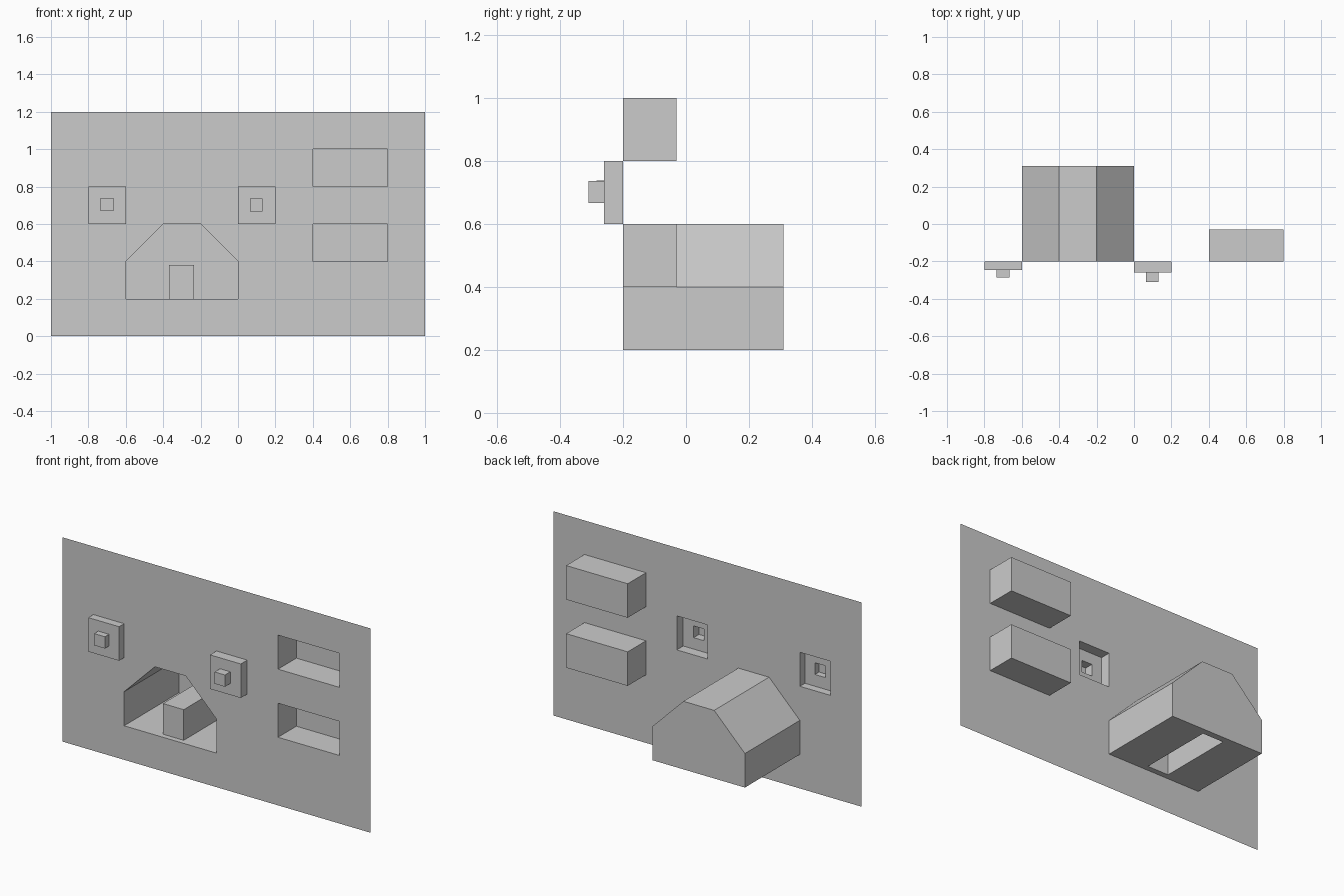
import bpy

if "Cube" in bpy.data.objects:
    bpy.data.objects.remove(bpy.data.objects["Cube"])

WALL_Y = -0.20


def make(name, verts, faces):
    mesh = bpy.data.meshes.new(name)
    mesh.from_pydata(verts, [], faces)
    mesh.update()
    obj = bpy.data.objects.new(name, mesh)
    bpy.context.collection.objects.link(obj)
    return obj


def loft(name, rings, skip_edge=None):
    """Bridge matching rings in order and cap the last one; the start stays open."""
    n = len(rings[0])
    verts = [p for ring in rings for p in ring]
    faces = [(k * n + i, k * n + (i + 1) % n, (k + 1) * n + (i + 1) % n, (k + 1) * n + i)
             for k in range(len(rings) - 1) for i in range(n) if i != skip_edge]
    faces.append(tuple(range((len(rings) - 1) * n, len(rings) * n)))
    return make(name, verts, faces)


def upright(x0, x1, z0, z1, y):
    return [(x0, y, z0), (x1, y, z0), (x1, y, z1), (x0, y, z1)]


def level(x0, x1, y0, y1, z):
    return [(x0, y0, z), (x1, y0, z), (x1, y1, z), (x0, y1, z)]


# Wall sheet on a 0.2 grid, with cells left out for the openings
openings = {(1, 3), (5, 3)}
openings |= {(i, j) for i in (7, 8) for j in (2, 4)}
openings |= {(i, j) for i in (2, 3, 4) for j in (1, 2)}
index = lambda i, j: j * 11 + i
verts = [(-1 + 0.2 * i, WALL_Y, 0.2 * j) for j in range(7) for i in range(11)]
faces = [(index(i, j), index(i + 1, j), index(i + 1, j + 1), index(i, j + 1))
         for j in range(6) for i in range(10) if (i, j) not in openings]
faces += [(index(2, 2), index(3, 3), index(2, 3)),      # corners above the gable slopes
          (index(5, 2), index(5, 3), index(4, 3))]
make("wall", verts, faces)

# Rectangular shelf recesses
for name, z in (("lower_shelf", 0.4), ("upper_shelf", 0.8)):
    loft(name, [upright(0.4, 0.8, z, z + 0.2, y) for y in (WALL_Y, -0.03)])

# Raised plates with a small knob, hollow from behind
for name, x, y_plate, y_knob, k0, k1, kz in (
        ("left_switch", -0.8, -0.247, -0.285, -0.735, -0.665, 0.669),
        ("right_switch", 0.0, -0.26, -0.31, 0.065, 0.132, 0.667)):
    plate = (x, x + 0.2, 0.6, 0.8)
    knob = (k0, k1, kz, kz + 0.069)
    loft(name, [upright(*plate, WALL_Y), upright(*plate, y_plate),
                upright(*knob, y_plate), upright(*knob, y_knob)])

# Fireplace recess with sloped upper corners (floor edge left open)
profile = [(-0.6, 0.2), (0, 0.2), (0, 0.4), (-0.2, 0.6), (-0.4, 0.6), (-0.6, 0.4)]
loft("fireplace_recess", [[(x, y, z) for x, z in profile] for y in (WALL_Y, 0.31)], skip_edge=0)

# Fireplace floor with a block raised out of it, hollow from below
block = (-0.37, -0.235, -0.168, 0.273)
loft("fireplace_floor", [level(-0.6, 0, WALL_Y, 0.31, 0.2),
                         level(*block, 0.2), level(*block, 0.38)])
